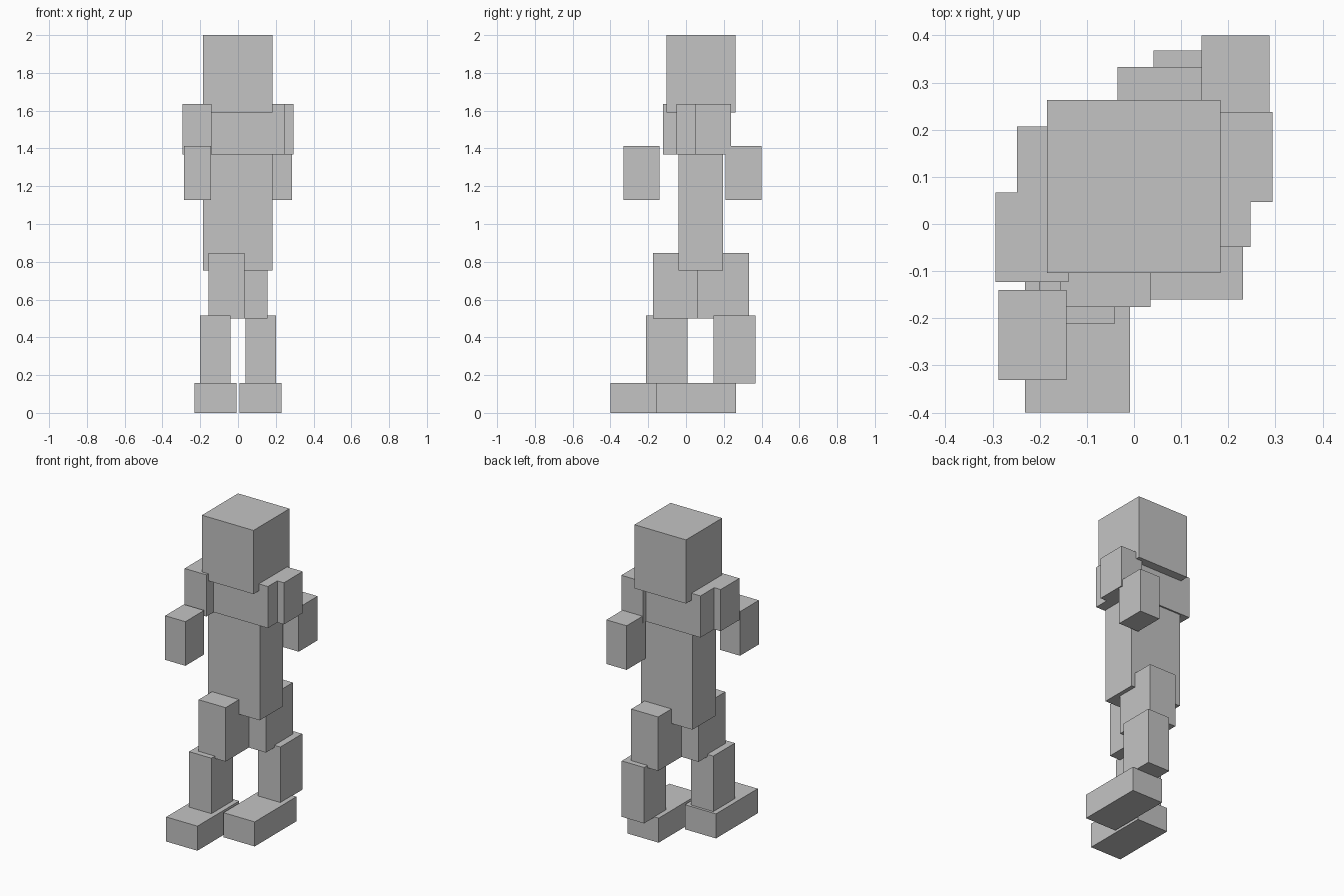
import bpy
import bmesh
from mathutils import Vector

if "Cube" in bpy.data.objects:
    bpy.data.objects.remove(bpy.data.objects["Cube"])

grey = bpy.data.materials.new("plain grey")
grey.diffuse_color = (0.55, 0.55, 0.55, 1.0)
grey.use_nodes = True
grey.node_tree.nodes["Principled BSDF"].inputs["Base Color"].default_value = grey.diffuse_color


def box(name, x, y, z):
    """Flat-faced box spanning the given (low, high) ranges."""
    lo, hi = Vector((x[0], y[0], z[0])), Vector((x[1], y[1], z[1]))
    bm = bmesh.new()
    bmesh.ops.create_cube(bm, size=1.0)
    bmesh.ops.scale(bm, vec=hi - lo, verts=bm.verts)
    mesh = bpy.data.meshes.new(name)
    bm.to_mesh(mesh)
    bm.free()
    mesh.materials.append(grey)
    obj = bpy.data.objects.new(name, mesh)
    obj.location = (lo + hi) / 2
    bpy.context.collection.objects.link(obj)


def limb_pair(name, x, y_left, y_right, z):
    """Mirrored boxes either side of the body, each at its own stride position."""
    box("left_" + name, (-x[1], -x[0]), y_left, z)
    box("right_" + name, x, y_right, z)


# Head and trunk
box("head", (-0.184, 0.183), (-0.104, 0.263), (1.59, 2.0))
box("chest", (-0.248, 0.247), (-0.049, 0.207), (1.367, 1.635))
box("torso", (-0.184, 0.183), (-0.04, 0.197), (0.753, 1.42))

# Arms, swung with the left one forward
limb_pair("shoulder", (0.139, 0.294), (-0.123, 0.067), (0.047, 0.238), (1.367, 1.635))
limb_pair("forearm", (0.143, 0.287), (-0.331, -0.14), (0.208, 0.4), (1.128, 1.412))

# Legs in mid stride
limb_pair("thigh", (-0.035, 0.157), (-0.176, 0.096), (0.06, 0.333), (0.5, 0.847))
limb_pair("shin", (0.041, 0.2), (-0.212, 0.008), (0.145, 0.368), (0.155, 0.515))
limb_pair("foot", (0.009, 0.231), (-0.4, 0.025), (-0.16, 0.265), (0.0, 0.158))
